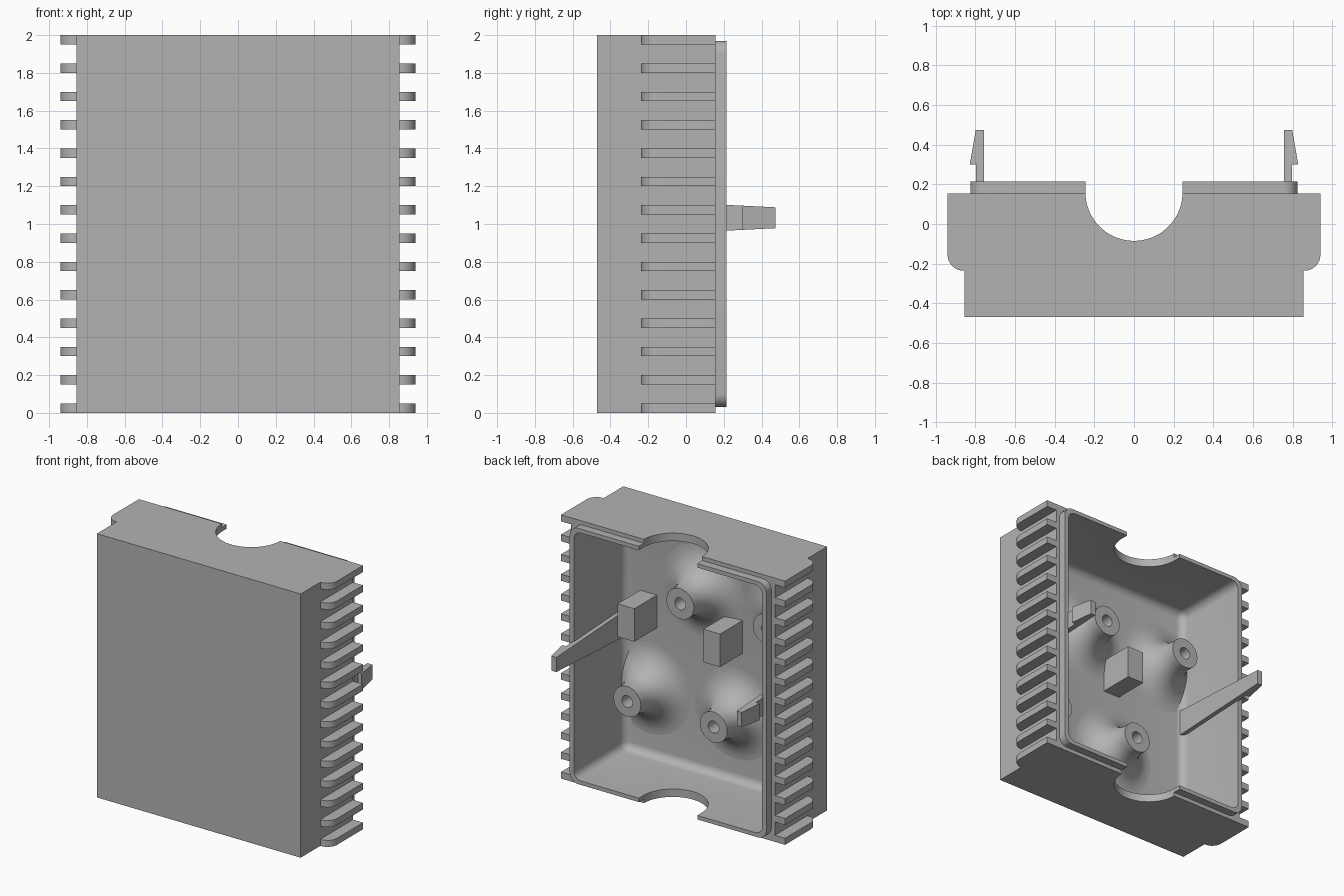
import bpy, bmesh, math
from mathutils import Vector, Matrix

if "Cube" in bpy.data.objects:
    bpy.data.objects.remove(bpy.data.objects["Cube"], do_unlink=True)

grey = bpy.data.materials.new("plain grey")
grey.use_nodes = True
grey.diffuse_color = (0.45, 0.45, 0.45, 1)
grey.node_tree.nodes["Principled BSDF"].inputs["Base Color"].default_value = grey.diffuse_color

FLOOR, BACK, POST_TOP = -0.40, 0.155, -0.13


def add(name, bm):
    bmesh.ops.recalc_face_normals(bm, faces=bm.faces)
    mesh = bpy.data.meshes.new(name)
    bm.to_mesh(mesh)
    bm.free()
    mesh.materials.append(grey)
    ob = bpy.data.objects.new(name, mesh)
    bpy.context.collection.objects.link(ob)
    return ob


def box_bm(lo, hi):
    lo, hi = Vector(lo), Vector(hi)
    bm = bmesh.new()
    bmesh.ops.create_cube(bm, size=1, matrix=Matrix.Translation((lo + hi) / 2)
                          @ Matrix.Diagonal((*(hi - lo), 1)))
    return bm


def rounded_box(name, lo, hi, radius, along_y_only=False):
    bm = box_bm(lo, hi)
    edges = [e for e in bm.edges if not along_y_only
             or abs(e.verts[0].co.y - e.verts[1].co.y) > 0.01]
    bmesh.ops.bevel(bm, geom=edges, offset=radius, segments=6, profile=0.5,
                    affect='EDGES', clamp_overlap=True)
    return add(name, bm)


def prism(name, points, z0, z1):
    """Extrude an outline drawn in x and y upwards."""
    bm = bmesh.new()
    face = bm.faces.new([bm.verts.new((x, y, z0)) for x, y in points])
    top = bmesh.ops.extrude_face_region(bm, geom=[face])["geom"]
    bmesh.ops.translate(bm, vec=(0, 0, z1 - z0),
                        verts=[v for v in top if isinstance(v, bmesh.types.BMVert)])
    return add(name, bm)


def arc(cx, cy, r, start, end, steps):
    angles = [math.radians(start + (end - start) * i / steps) for i in range(steps + 1)]
    return [(cx + r * math.cos(a), cy + r * math.sin(a)) for a in angles]


def finish(ob, cutters=()):
    bpy.ops.object.select_all(action='DESELECT')
    ob.select_set(True)
    bpy.context.view_layer.objects.active = ob
    for cutter in cutters:
        mod = ob.modifiers.new("cut", 'BOOLEAN')
        mod.operation, mod.solver, mod.object = 'DIFFERENCE', 'EXACT', cutter
        bpy.ops.object.modifier_apply(modifier=mod.name)
    bpy.ops.object.shade_smooth_by_angle(angle=math.radians(30))


# Cutters: rounded cavity and the half-round pipe notch
cavity = rounded_box("cavity_cutter", (-0.79, FLOOR, 0.06), (0.79, 0.6, 1.94), 0.06)
notch = prism("notch_cutter", [(0.245, 0.5), (-0.245, 0.5)]
              + arc(0, 0.16, 0.245, 180, 360, 40), -0.2, 2.2)

# Housing shell and the raised lip around its opening
housing = add("housing", box_bm((-0.855, -0.47, 0), (0.855, BACK, 2)))
finish(housing, (cavity, notch))
lip = rounded_box("lip", (-0.825, BACK - 0.02, 0.03), (0.825, 0.215, 1.97), 0.07, True)
finish(lip, (cavity, notch))
for cutter in (cavity, notch):
    bpy.data.objects.remove(cutter, do_unlink=True)

for side, word in ((1, "left"), (-1, "right")):
    # Cooling fins with a rounded front corner
    outline = [(0.84, BACK), (0.94, BACK)] + arc(0.86, -0.155, 0.08, 0, -90, 8) + [(0.84, -0.235)]
    for i in range(14):
        z = 0.15 * i
        finish(prism(f"{word}_fin_{i + 1}", [(side * x, y) for x, y in outline], z, z + 0.05))

    # Snap clip: a long arm with a barb, narrowing towards its tip
    arm = [(0.757, FLOOR - 0.01), (0.797, FLOOR - 0.01), (0.797, 0.30),
           (0.828, 0.30), (0.798, 0.473), (0.757, 0.473)]
    clip = prism(f"{word}_clip", [(side * x, y) for x, y in arm], -1, 1)
    for v in clip.data.vertices:
        v.co.z = 1.033 + v.co.z * (0.079 - 0.05 * v.co.y)

# Screw posts: lathed, with a blind hole and a wide flared foot
flare = 0.23
profile = [(0, -0.34), (0.045, -0.34), (0.045, POST_TOP), (0.115, POST_TOP)]
profile += arc(0.115 + flare, FLOOR + flare, flare, 180, 270, 12)
profile += [(0.115 + flare, FLOOR - 0.02)]
for i, (px, pz) in enumerate([(0.14, 1.43), (-0.585, 1.43), (0.585, 0.57), (-0.14, 0.57)]):
    bm = bmesh.new()
    ring = [bm.verts.new((px + r, y, pz)) for r, y in profile]
    edges = [bm.edges.new(pair) for pair in zip(ring, ring[1:])]
    bmesh.ops.spin(bm, geom=ring + edges, cent=(px, 0, pz), axis=(0, 1, 0),
                   angle=math.tau, steps=40, use_duplicate=False)
    bmesh.ops.remove_doubles(bm, verts=bm.verts, dist=0.0005)
    for v in bm.verts:
        v.co.x = max(-0.82, min(0.82, v.co.x))
    finish(add(f"screw_post_{i + 1}", bm))

# Support blocks on the floor of the cavity
for i, x in enumerate((0.525, -0.195)):
    add(f"support_block_{i + 1}", box_bm((x, FLOOR - 0.02, 1.04), (x + 0.14, POST_TOP, 1.29)))
